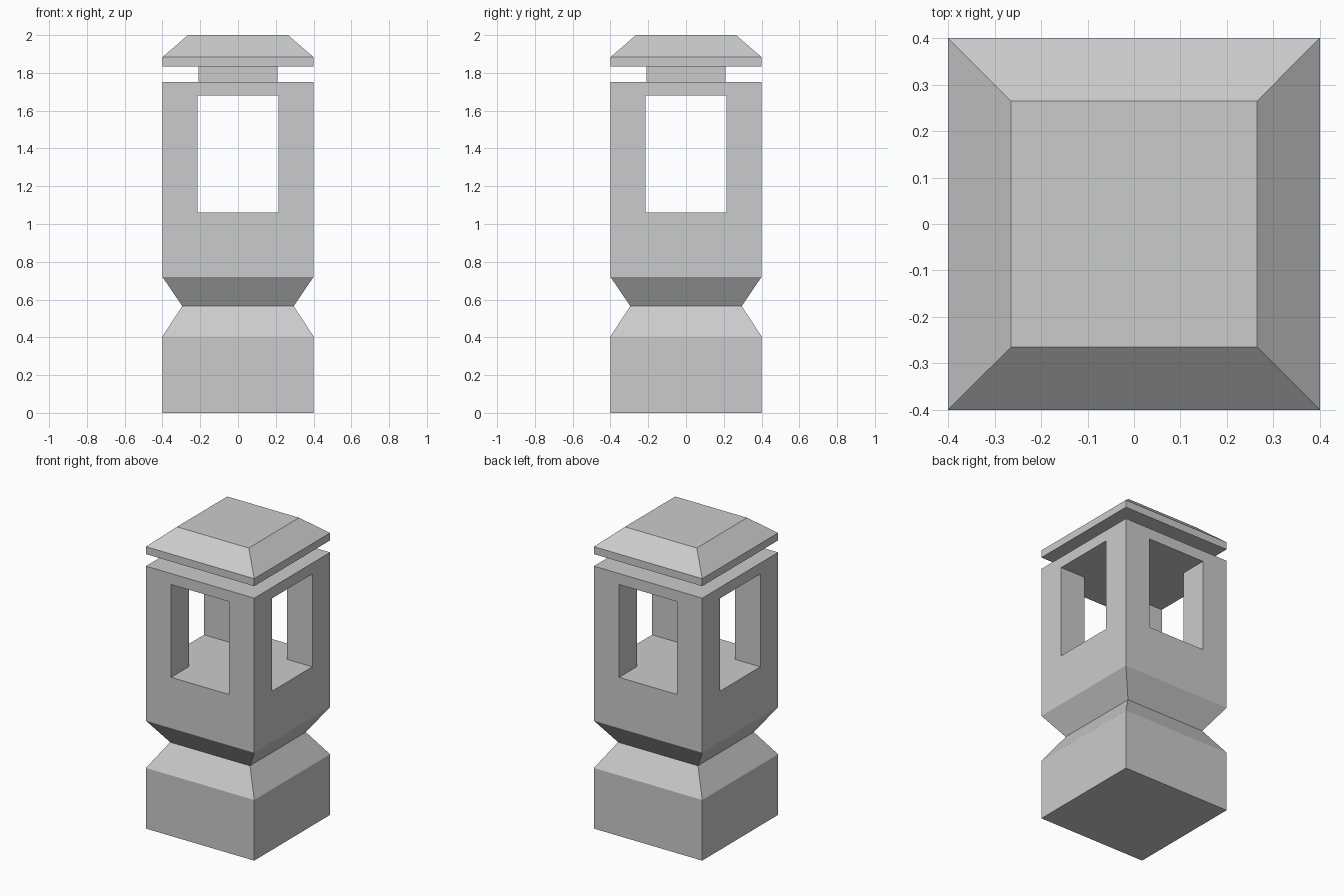
import bpy
import bmesh

if "Cube" in bpy.data.objects:
    bpy.data.objects.remove(bpy.data.objects["Cube"])


def add_object(name, bm):
    bmesh.ops.recalc_face_normals(bm, faces=bm.faces)
    mesh = bpy.data.meshes.new(name)
    bm.to_mesh(mesh)
    bm.free()
    obj = bpy.data.objects.new(name, mesh)
    bpy.context.collection.objects.link(obj)
    return obj


def square_loft(name, profile):
    """Stack square rings given as (half width, height) and cap both ends."""
    bm = bmesh.new()
    rings = [[bm.verts.new((sx * r, sy * r, z))
              for sx, sy in ((-1, -1), (1, -1), (1, 1), (-1, 1))]
             for r, z in profile]
    for low, high in zip(rings, rings[1:]):
        for i in range(4):
            j = (i + 1) % 4
            bm.faces.new((low[i], low[j], high[j], high[i]))
    bm.faces.new(rings[0][::-1])
    bm.faces.new(rings[-1])
    return add_object(name, bm)


def box(name, size, centre):
    bm = bmesh.new()
    bmesh.ops.create_cube(bm, size=1)
    bmesh.ops.scale(bm, vec=size, verts=bm.verts)
    bmesh.ops.translate(bm, vec=centre, verts=bm.verts)
    return add_object(name, bm)


# Continuous stone body: plinth, pinched waist, lamp housing, neck and roof cap
lantern = square_loft("stone_lantern", [
    (0.40, 0.0), (0.40, 0.405),
    (0.295, 0.565), (0.40, 0.72),
    (0.40, 1.753), (0.208, 1.753),
    (0.208, 1.833), (0.40, 1.833),
    (0.40, 1.883), (0.265, 2.0),
])

# Window openings: two tunnels crossing through the lamp housing
WIDTH, BOTTOM, TOP = 0.427, 1.06, 1.68
centre = (0, 0, (BOTTOM + TOP) / 2)
for name, size in (("window_cutter_x", (1.2, WIDTH, TOP - BOTTOM)),
                   ("window_cutter_y", (WIDTH, 1.2, TOP - BOTTOM))):
    cutter = box(name, size, centre)
    cutter.hide_render = True
    cutter.display_type = 'WIRE'
    cut = lantern.modifiers.new(name, 'BOOLEAN')
    cut.operation = 'DIFFERENCE'
    cut.solver = 'EXACT'
    cut.object = cutter
